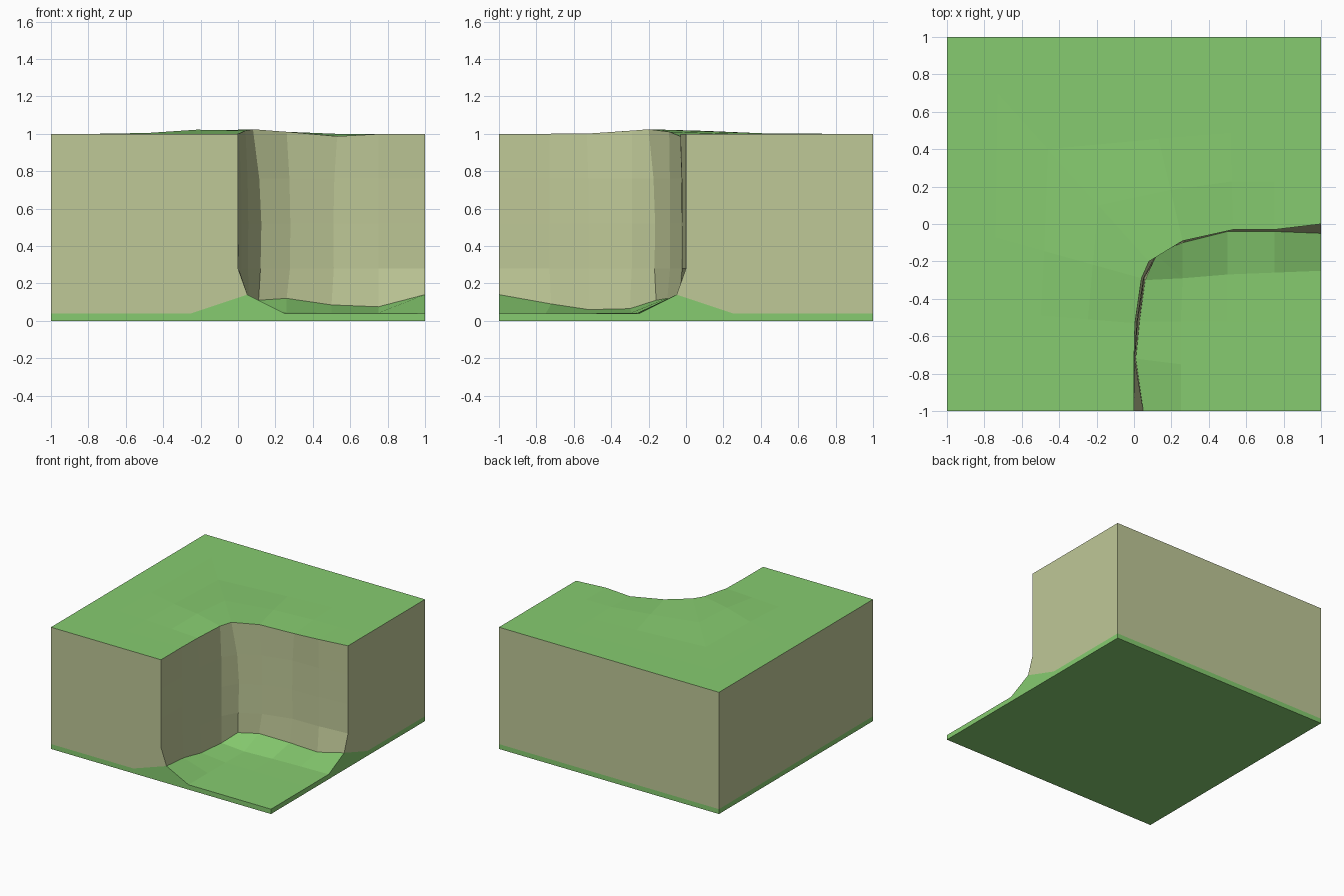
import bpy
from math import exp

if "Cube" in bpy.data.objects:
    bpy.data.objects.remove(bpy.data.objects["Cube"])


def material(name, color):
    m = bpy.data.materials.new(name)
    m.diffuse_color = (*color, 1)
    m.use_nodes = True
    m.node_tree.nodes["Principled BSDF"].inputs["Base Color"].default_value = m.diffuse_color
    return m


GRASS = material("grass", (0.24, 0.60, 0.16))
ROCK = material("rock", (0.52, 0.58, 0.31))


def build(name, faces, mat):
    """Flat-shaded object from face point lists, sharing coincident corners."""
    index, polys = {}, []
    for face in faces:
        ids = []
        for p in face:
            i = index.setdefault(tuple(round(c, 4) for c in p), len(index))
            if i not in ids:
                ids.append(i)
        if len(ids) > 2:
            polys.append(ids)
    me = bpy.data.meshes.new(name)
    me.from_pydata(list(index), [], polys)
    me.materials.append(mat)
    ob = bpy.data.objects.new(name, me)
    bpy.context.collection.objects.link(ob)
    return ob


def loft(rows):
    return [(a[i], a[i + 1], b[i + 1], b[i])
            for a, b in zip(rows, rows[1:]) for i in range(len(a) - 1)]


def front_and_right(profile):
    """Profile (x, z) on the front side and its diagonal mirror on the right."""
    return [[(u, -1, z) for u, z in profile],
            [(1, -u, z) for u, z in reversed(profile)]]


def back_and_left(z0, z1):
    return [[(1, 1, z0), (-1, 1, z0), (-1, 1, z1), (1, 1, z1)],
            [(-1, 1, z0), (-1, -1, z0), (-1, -1, z1), (-1, 1, z1)]]


# Cliff line in plan: foot, face and rim, from front edge to right edge
foot = [(.05, -1, .14), (.01, -.72, .09), (.03, -.52, .06), (.06, -.30, .065),
        (.11, -.16, .11), (.26, -.10, .12), (.50, -.04, .085),
        (.75, -.04, .075), (1, -.05, .14)]
face = [(0, -1), (.005, -.73), (.02, -.52), (.055, -.29), (.125, -.165),
        (.28, -.085), (.51, -.025), (.75, -.02), (1, 0)]
rim = [(0, -1), (0, -.73), (.005, -.53), (.04, -.29), (.08, -.20),
       (.26, -.09), (.53, -.03), (.75, -.03), (1, 0)]
border = [(-1, -1), (-1, -.75), (-1, -.45), (-1, 0), (-1, 1),
          (0, 1), (.5, 1), (.75, 1), (1, 1)]


def top_z(x, y):
    if max(abs(x), abs(y)) > .999:
        return 1.0

    def bump(h, cx, cy, r):
        return h * exp(-((x - cx) ** 2 + (y - cy) ** 2) / r ** 2)
    return (1 + bump(.034, -.2, -.08, .2) + bump(.02, .1, -.2, .18)
            + bump(.012, .2, .1, .2) - bump(.014, .53, -.03, .15))


# Plateau: rings from the cliff rim to the outer border
rings = []
for t in (0, .25, .5, .75, 1):
    ring = [(a[0] + (b[0] - a[0]) * t, a[1] + (b[1] - a[1]) * t)
            for a, b in zip(rim, border)]
    rings.append([(x, y, top_z(x, y)) for x, y in ring])
build("plateau_grass", loft(rings), GRASS)

# Cliff: curved inner wall plus the four flat tile sides
wall = [foot]
for z, t in ((.28, .1), (.52, 0), (.76, .25)):
    wall.append([(f[0] + (r[0] - f[0]) * t, f[1] + (r[1] - f[1]) * t, z)
                 for f, r in zip(face, rim)])
wall.append(rings[0])
cliff_side = [(-1, .04), (-.25, .04), (.05, .14), (0, .28), (0, 1), (-1, 1)]
build("cliff", loft(wall) + front_and_right(cliff_side)
      + back_and_left(.04, 1), ROCK)

# Low ground: flat patch, slope up to the cliff foot, skirt and underside
patch = [[(x, y, .04) for x in (.25, .5, .75, 1)] for y in (-1, -.75, -.52)]
patch.append([(.26, -.29, .045), (.5, -.27, .042), (.75, -.26, .042),
              (1, -.25, .04)])
corner = patch[3][0]
slope_base = ([row[0] for row in patch[:3]] + [corner] * 3 + patch[3][1:])
skirt = [(-1, 0), (1, 0), (1, .04), (.25, .04), (.05, .14), (-.25, .04),
         (-1, .04)]
underside = [[(-1, -1, 0), (-1, 1, 0), (1, 1, 0), (1, -1, 0)]]
build("ground_grass", loft(patch) + loft([slope_base, foot])
      + front_and_right(skirt) + back_and_left(0, .04) + underside, GRASS)
